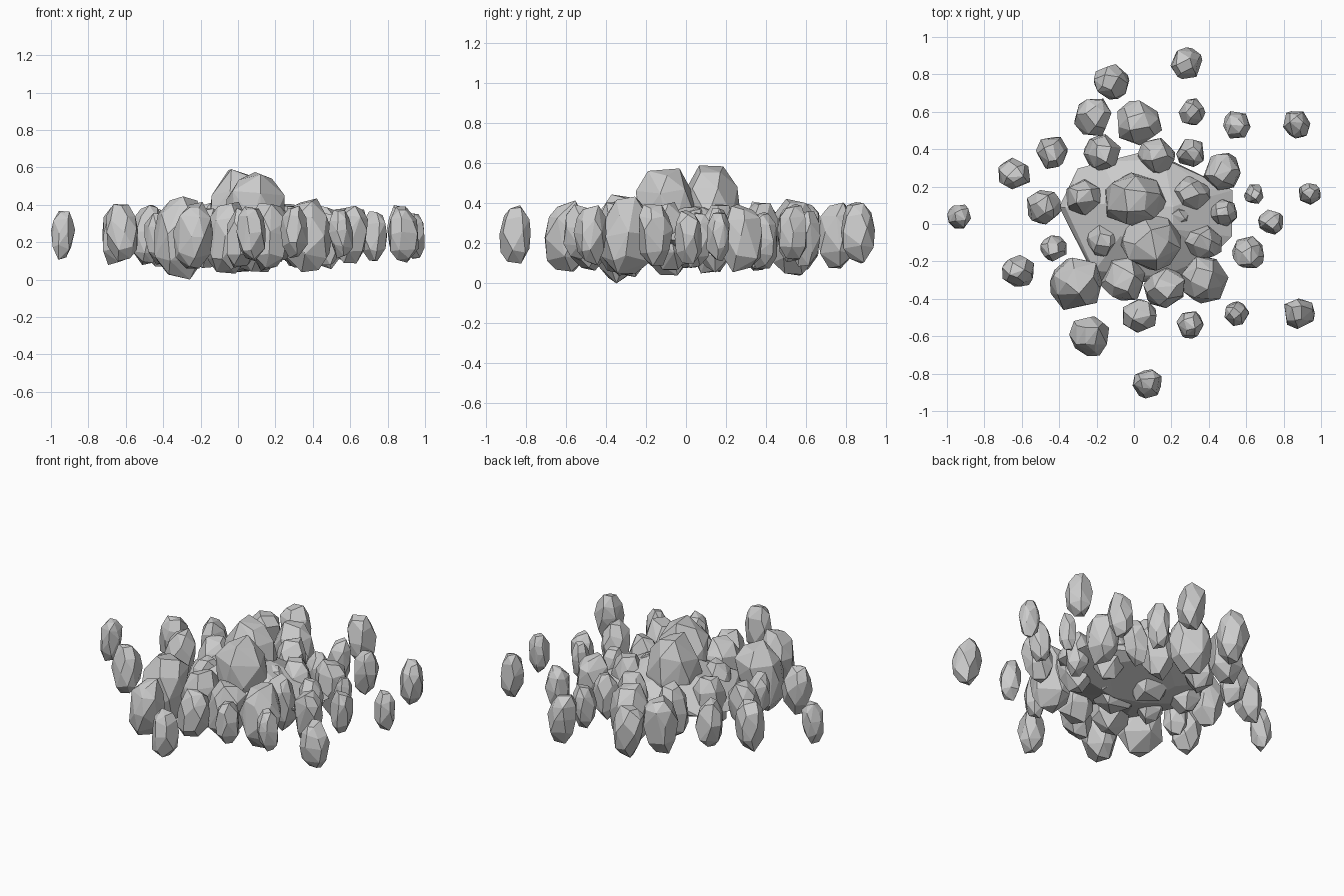
import bpy, bmesh, math, random

if "Cube" in bpy.data.objects:
    bpy.data.objects.remove(bpy.data.objects["Cube"])

random.seed(7)


def hull_object(name, points):
    bm = bmesh.new()
    for p in points:
        bm.verts.new(p)
    bmesh.ops.convex_hull(bm, input=bm.verts)
    loose = [v for v in bm.verts if not v.link_faces]
    bmesh.ops.delete(bm, geom=loose, context='VERTS')
    bmesh.ops.dissolve_limit(bm, angle_limit=math.radians(7), verts=bm.verts, edges=bm.edges)
    bmesh.ops.recalc_face_normals(bm, faces=bm.faces)
    me = bpy.data.meshes.new(name)
    bm.to_mesh(me)
    bm.free()
    ob = bpy.data.objects.new(name, me)
    bpy.context.collection.objects.link(ob)
    return ob


def rock(name, x, y, rx, ry, z0, z1):
    # upright faceted stone: jittered rings wrapped in a hull, fitted to its box
    pts = []
    lean = random.uniform(-.15, .15), random.uniform(-.15, .15)
    for z, r, n in ((-1, .45, 3), (-.55, .9, 6), (.1, 1, 6), (.6, .88, 6), (1, .5, 4)):
        a0 = random.uniform(0, 6.28)
        for i in range(n):
            a = a0 + (i + random.uniform(-.25, .25)) * 2 * math.pi / n
            h = z + random.uniform(-.1, .1)
            k = r * random.uniform(.9, 1.05)
            pts.append([k * math.cos(a) + lean[0] * h, k * math.sin(a) + lean[1] * h, h])
    for i, (lo, hi) in enumerate(((x - rx, x + rx), (y - ry, y + ry), (z0, z1))):
        a, b = min(p[i] for p in pts), max(p[i] for p in pts)
        for p in pts:
            p[i] = lo + (p[i] - a) / (b - a) * (hi - lo)
    return hull_object(name, pts)


# scattered outer stones: x, y, radius
outer = [(-.12, .76, .095), (.28, .86, .085), (.55, .53, .073), (.87, .53, .073),
         (-.64, .27, .085), (.64, .16, .052), (.94, .16, .058), (.73, .01, .067),
         (-.935, .04, .064), (.61, -.15, .085), (-.62, -.25, .085), (.30, -.54, .073),
         (.55, -.48, .066), (.885, -.48, .082), (-.24, -.60, .107), (.07, -.855, .078)]
# stones crowded round the core: x, y, radius
inner = [(.03, .54, .12), (-.22, .57, .10), (.31, .60, .072), (-.44, .38, .085),
         (-.17, .38, .10), (.12, .36, .10), (.30, .38, .075), (.47, .28, .10),
         (-.48, .09, .092), (-.27, .14, .10), (.31, .16, .10), (.48, .06, .072),
         (.23, .03, .075), (-.43, -.13, .07), (-.17, -.09, .09), (.37, -.09, .10),
         (-.31, -.32, .14), (-.06, -.29, .12), (.16, -.34, .11), (.38, -.30, .125),
         (.03, -.49, .09)]

for label, stones, mid in (("outer_stone", outer, .245), ("inner_stone", inner, .225)):
    for i, (x, y, r) in enumerate(stones):
        h = .12 + 2.2 * r
        c = mid + random.uniform(-.015, .015)
        z0 = 0 if r >= .14 else max(.02, c - h / 2)
        rock(f"{label}_{i + 1}", x, y, r, r, z0, c + h / 2)

# two tall central stones
rock("tall_stone_back", .01, .13, .17, .145, .05, .59)
rock("tall_stone_front", .09, -.10, .16, .15, .04, .575)

# broad faceted core that binds the cluster together, tapering above and below
core = []
for z, r in ((.09, .2), (.15, .65), (.20, 1), (.26, .88), (.38, .35)):
    for i in range(7):
        a = (i + .5) * math.tau / 7 + random.uniform(-.2, .2)
        k = r * random.uniform(.88, 1)
        core.append((.06 + .52 * k * math.cos(a), .03 + .41 * k * math.sin(a), z + random.uniform(-.02, .02)))
hull_object("core_rock", core)
